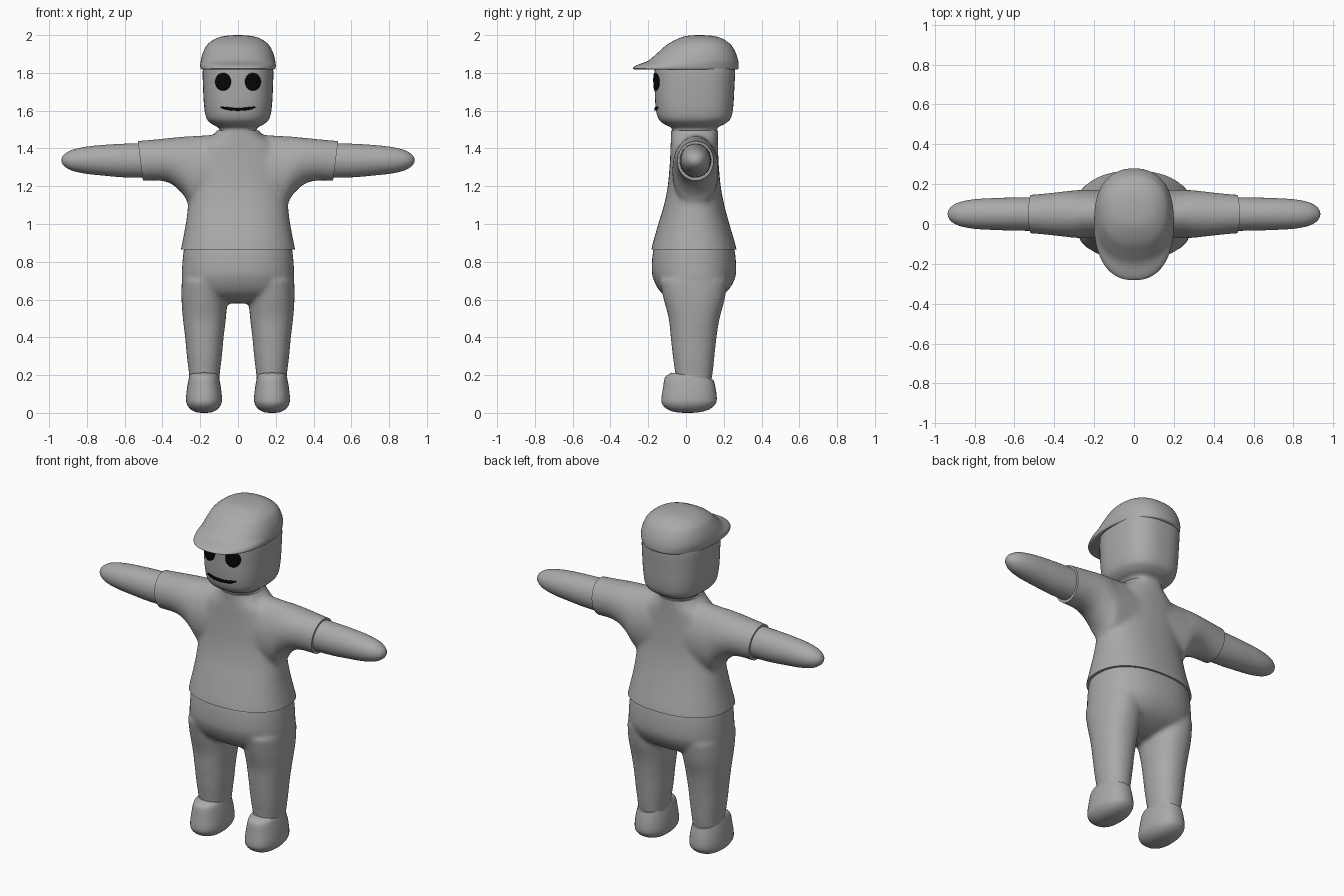
import bpy
import bmesh
from math import cos, sin, pi, copysign, radians
from mathutils import Vector
from mathutils.bvhtree import BVHTree

cube = bpy.data.objects.get("Cube")
if cube:
    bpy.data.objects.remove(cube, do_unlink=True)


def material(name, value):
    mat = bpy.data.materials.new(name)
    mat.use_nodes = True
    colour = (value, value, value, 1)
    mat.diffuse_color = colour
    shader = mat.node_tree.nodes["Principled BSDF"]
    shader.inputs["Base Color"].default_value = colour
    shader.inputs["Roughness"].default_value = 0.8
    return mat


GREY = material("plain grey", 0.4)
BLACK = material("face black", 0.002)


def finish(name, bm, mat):
    bmesh.ops.recalc_face_normals(bm, faces=bm.faces)
    mesh = bpy.data.meshes.new(name)
    bm.to_mesh(mesh)
    bm.free()
    mesh.materials.append(mat)
    obj = bpy.data.objects.new(name, mesh)
    bpy.context.collection.objects.link(obj)
    smooth(obj)
    return obj


def smooth(obj):
    bpy.ops.object.select_all(action='DESELECT')
    obj.select_set(True)
    bpy.context.view_layer.objects.active = obj
    bpy.ops.object.shade_smooth_by_angle(angle=radians(40))


def spline(keys, steps=5):
    """Catmull-Rom rings through the key rings."""
    keys = [Vector(k) for k in keys]
    padded = [keys[0]] + keys + [keys[-1]]
    for a, b, c, d in zip(padded, padded[1:], padded[2:], padded[3:]):
        for i in range(steps):
            t = i / steps
            yield b + ((c - a) * t + (2 * a - 5 * b + 4 * c - d) * t ** 2
                       + (3 * b - a - 3 * c + d) * t ** 3) / 2
    yield keys[-1]


def loft(bm, keys, centre=0, along_x=False, side=1, power=2.0, sides=40):
    """Skin rounded rings given as (position, half width, low, high)."""
    rings = []
    for pos, half, low, high in spline(keys):
        ring = []
        for i in range(sides):
            c, s = cos(2 * pi * i / sides), sin(2 * pi * i / sides)
            u = centre + half * copysign(abs(c) ** (2 / power), c)
            v = (low + high) / 2 + (high - low) / 2 * copysign(abs(s) ** (2 / power), s)
            co = (pos * side, u, v) if along_x else (u * side, v, pos)
            ring.append(bm.verts.new(co))
        rings.append(ring)
    for low, high in zip(rings, rings[1:]):
        for i in range(sides):
            j = (i + 1) % sides
            bm.faces.new((low[i], low[j], high[j], high[i]))
    bm.faces.new(rings[0])
    bm.faces.new(rings[-1])


def slice_off(bm, point, normal):
    """Remove what lies past the plane and close the cut."""
    cut = bmesh.ops.bisect_plane(bm, geom=bm.verts[:] + bm.edges[:] + bm.faces[:],
                                 plane_co=point, plane_no=normal, clear_outer=True)
    edges = [e for e in cut["geom_cut"] if isinstance(e, bmesh.types.BMEdge)]
    bmesh.ops.edgeloop_fill(bm, edges=edges)


def fuse(name, bm, mat, blend, cuts):
    """Merge overlapping lofts into one soft skin, then trim its openings."""
    obj = finish(name, bm, mat)
    remesh = obj.modifiers.new("merge", 'REMESH')
    remesh.mode = 'VOXEL'
    remesh.voxel_size = 0.011
    soften = obj.modifiers.new("blend", 'SMOOTH')
    soften.factor = 0.5
    soften.iterations = blend
    graph = bpy.context.evaluated_depsgraph_get()
    skin = bpy.data.meshes.new_from_object(obj.evaluated_get(graph))
    bpy.data.objects.remove(obj, do_unlink=True)
    bm = bmesh.new()
    bm.from_mesh(skin)
    bpy.data.meshes.remove(skin)
    for point, normal in cuts:
        slice_off(bm, point, normal)
    return finish(name, bm, mat)


# Shirt: body and short sleeves blended together
bm = bmesh.new()
loft(bm, [(0.78, .32, -.195, .28), (0.87, .302, -.183, .267), (1.0, .277, -.147, .23),
          (1.1, .265, -.117, .203), (1.2, .258, -.097, .184), (1.32, .25, -.086, .173),
          (1.41, .21, -.082, .17), (1.46, .145, -.08, .17), (1.5, .107, -.08, .17),
          (1.56, .1, -.08, .17)], power=2.3)
for side in (-1, 1):
    loft(bm, [(0.1, .12, 1.08, 1.475), (0.24, .122, 1.09, 1.466), (0.29, .12, 1.155, 1.463),
              (0.35, .114, 1.21, 1.457), (0.42, .106, 1.23, 1.45), (0.52, .097, 1.228, 1.441),
              (0.62, .092, 1.23, 1.435)], centre=.05, along_x=True, side=side)
cuts = [((0, 0, .865), (0, 0, -1)), ((0, 0, 1.495), (0, 0, 1))]
cuts += [((side * .53, 0, 1.437), (side, 0, -.13)) for side in (-1, 1)]
fuse("shirt", bm, GREY, 14, cuts)

# Trousers: hips and two legs blended together
bm = bmesh.new()
loft(bm, [(0.95, .27, -.15, .235), (0.86, .288, -.174, .258), (0.76, .297, -.182, .266),
          (0.7, .297, -.17, .255), (0.64, .275, -.135, .215), (0.6, .2, -.08, .15),
          (0.58, .1, -.02, .09)], power=2.3)
for side in (-1, 1):
    loft(bm, [(0.12, .076, -.045, .125), (0.2, .081, -.056, .14), (0.3, .093, -.07, .151),
              (0.4, .102, -.081, .162), (0.5, .114, -.092, .178), (0.6, .121, -.118, .205),
              (0.7, .12, -.14, .22)], centre=.178, side=side, power=2.2)
fuse("trousers", bm, GREY, 10, [((0, 0, .91), (0, 0, 1))])

# Forearms with rounded hands, and shoes
for side, label in ((1, "left"), (-1, "right")):
    bm = bmesh.new()
    loft(bm, [(0.45, .085, 1.245, 1.428), (0.6, .083, 1.247, 1.425), (0.72, .079, 1.257, 1.418),
              (0.81, .073, 1.267, 1.408), (0.88, .058, 1.283, 1.392), (0.918, .036, 1.305, 1.37),
              (0.932, .015, 1.323, 1.352), (0.935, .002, 1.336, 1.34)],
         centre=.05, along_x=True, side=side)
    finish(label + "_arm", bm, GREY)

    bm = bmesh.new()
    loft(bm, [(0, .015, -.01, .03), (.005, .045, -.06, .08), (.02, .072, -.1, .125),
              (.045, .09, -.125, .155), (.075, .095, -.13, .163), (.13, .09, -.122, .157),
              (.185, .08, -.112, .143), (.205, .073, -.09, .13), (.215, .06, -.07, .12)],
         centre=.18, side=side, power=2.3)
    slice_off(bm, (0, -.06, .21), (0, .17, 1))
    finish(label + "_shoe", bm, GREY)

# Head with neck
bm = bmesh.new()
loft(bm, [(1.44, .095, -.068, .158), (1.49, .097, -.072, .162), (1.512, .108, -.082, .172),
          (1.53, .14, -.118, .205), (1.56, .167, -.147, .237), (1.62, .179, -.161, .25),
          (1.72, .185, -.166, .256), (1.82, .186, -.166, .26), (1.87, .17, -.15, .25)],
     power=2.6, sides=64)
surface = BVHTree.FromBMesh(bm)
finish("head", bm, GREY)

# Flat cap whose front runs out into a peak
bm = bmesh.new()
loft(bm, [(1.818, .193, -.272, .272), (1.824, .198, -.282, .278), (1.84, .2, -.262, .279),
          (1.865, .197, -.2, .276), (1.905, .186, -.152, .264), (1.95, .162, -.1, .237),
          (1.982, .117, -.04, .19), (1.996, .065, .005, .14), (2.0, .01, .06, .08)],
     power=2.3, sides=64)
finish("cap", bm, GREY)


def face_plate(name, shape, columns, rows):
    """Thin plate laid on the head; shape maps two 0-1 values to x and z."""
    bm = bmesh.new()
    grid = []
    for i in range(columns + 1):
        line = []
        for j in range(rows + 1):
            x, z = shape(i / columns, j / rows)
            hit = surface.ray_cast(Vector((x, -1, z)), Vector((0, 1, 0)))[0]
            line.append(bm.verts.new((x, hit.y - .004, z)))
        grid.append(line)
    for a, b in zip(grid, grid[1:]):
        for j in range(rows):
            bm.faces.new((a[j], b[j], b[j + 1], a[j + 1]))
    bmesh.ops.remove_doubles(bm, verts=bm.verts, dist=.0001)
    obj = finish(name, bm, BLACK)
    thick = obj.modifiers.new("thickness", 'SOLIDIFY')
    thick.thickness = .008
    thick.offset = 0


# Eyes and a slight smile
for side, label in ((1, "left"), (-1, "right")):
    face_plate(label + "_eye", lambda u, v: (side * .078 + .041 * v * cos(2 * pi * u),
                                             1.753 + .047 * v * sin(2 * pi * u)), 32, 4)
face_plate("mouth", lambda u, v: (.19 * (u - .5), 1.607 + .05 * (u - .5) ** 2
                                  + .014 * (v - .5) * (1 - (2 * u - 1) ** 6)), 24, 2)
